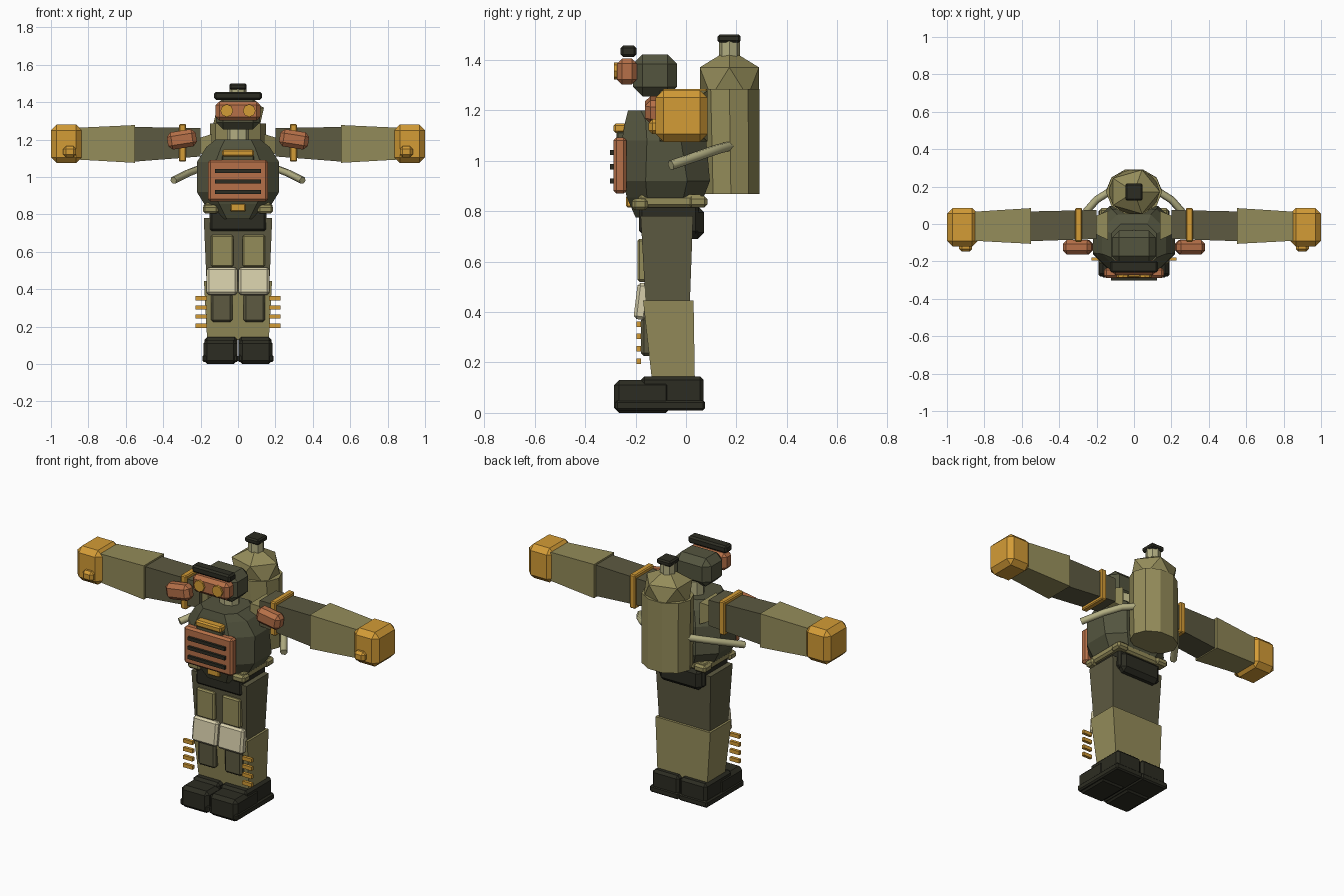
import bpy, bmesh, math
from mathutils import Matrix, Vector

cube = bpy.data.objects.get("Cube")
if cube:
    bpy.data.objects.remove(cube, do_unlink=True)


def material(name, *rgb):
    lin = [((c / 255 + 0.055) / 1.055) ** 2.4 for c in rgb] + [1]
    m = bpy.data.materials.new(name)
    m.use_nodes = True
    m.diffuse_color = lin
    bsdf = next(n for n in m.node_tree.nodes if n.type == 'BSDF_PRINCIPLED')
    bsdf.inputs["Base Color"].default_value = lin
    bsdf.inputs["Roughness"].default_value = 0.8
    return m


OLIVE = material("olive", 148, 140, 90)
DARK_OLIVE = material("dark olive", 93, 90, 65)
BODY = material("body green", 84, 85, 63)
BLACK = material("soot black", 44, 44, 34)
GOLD = material("gold", 212, 156, 54)
COPPER = material("copper", 182, 112, 72)
CREAM = material("cream", 214, 206, 170)
SAGE = material("sage", 178, 174, 130)


def finish(name, bm, mat, pair=False):
    """Turn a bmesh into one object, or a left and right pair."""
    bmesh.ops.recalc_face_normals(bm, faces=bm.faces[:])
    for side in (("left_", "right_") if pair else ("",)):
        if side == "right_":
            bmesh.ops.scale(bm, vec=(-1, 1, 1), verts=bm.verts[:])
            bmesh.ops.reverse_faces(bm, faces=bm.faces[:])
        mesh = bpy.data.meshes.new(side + name)
        bm.to_mesh(mesh)
        mesh.materials.append(mat)
        bpy.context.collection.objects.link(bpy.data.objects.new(side + name, mesh))
    bm.free()


def loft(rings):
    """Skin a stack of point rings and cap both ends."""
    bm = bmesh.new()
    rows = [[bm.verts.new(p) for p in ring] for ring in rings]
    n = len(rows[0])
    for a, b in zip(rows, rows[1:]):
        for i in range(n):
            bm.faces.new((a[i], a[(i + 1) % n], b[(i + 1) % n], b[i]))
    bm.faces.new(rows[0][::-1])
    bm.faces.new(rows[-1])
    return bm


def box(name, x, y, z, mat, bevel=0, pair=False, turn=0, axis='X'):
    """Chamfered box from its extents, turned about its centre."""
    bm = bmesh.new()
    bmesh.ops.create_cube(bm, size=1)
    size = [b - a for a, b in (x, y, z)]
    mid = Vector([(a + b) / 2 for a, b in (x, y, z)])
    bmesh.ops.scale(bm, vec=size, verts=bm.verts[:])
    if bevel:
        bmesh.ops.bevel(bm, geom=bm.edges[:], offset=bevel, segments=1,
                        profile=0.5, affect='EDGES')
    bm.transform(Matrix.Translation(mid) @ Matrix.Rotation(math.radians(turn), 4, axis))
    finish(name, bm, mat, pair)


def rect_z(z, x0, x1, y0, y1):
    return [(x0, y0, z), (x1, y0, z), (x1, y1, z), (x0, y1, z)]


def rect_x(x, y0, y1, z0, z1):
    return [(x, y0, z0), (x, y1, z0), (x, y1, z1), (x, y0, z1)]


def octagon(z, hx, y0, y1, c):
    return [(-hx + c, y0, z), (hx - c, y0, z), (hx, y0 + c, z), (hx, y1 - c, z),
            (hx - c, y1, z), (-hx + c, y1, z), (-hx, y1 - c, z), (-hx, y0 + c, z)]


def ellipse(z, cy, rx, ry, n):
    angles = [2 * math.pi * i / n for i in range(n)]
    return [(rx * math.cos(a), cy + ry * math.sin(a), z) for a in angles]


# Boots
box("boot_sole", (0, 0.19), (-0.28, 0.075), (0.01, 0.05), BLACK, 0.008, True)
box("boot_upper", (0.003, 0.18), (-0.18, 0.07), (0.02, 0.145), BLACK, 0.015, True)
box("boot_toe", (0.003, 0.185), (-0.285, -0.06), (0, 0.13), BLACK, 0.02, True)

# Legs
finish("lower_leg", loft([rect_z(0.13, 0, 0.165, -0.135, 0.035),
                          rect_z(0.445, 0, 0.182, -0.17, 0.03)]), OLIVE, True)
finish("upper_leg", loft([rect_z(0.43, 0, 0.168, -0.16, 0.015),
                          rect_z(0.78, 0, 0.183, -0.18, 0.028)]), DARK_OLIVE, True)
box("thigh_pad", (0.025, 0.145), (-0.192, -0.15), (0.52, 0.69), OLIVE, 0.008, True)
box("knee_pad", (0.003, 0.168), (-0.2, -0.15), (0.37, 0.515), CREAM, 0.012, True, -7)
box("shin_pad", (0.03, 0.145), (-0.178, -0.13), (0.225, 0.38), DARK_OLIVE, 0.012, True)
for i in range(4):
    z = 0.205 + 0.049 * i
    box("shin_peg_%d" % (i + 1), (0.165, 0.227), (-0.196, -0.178),
        (z - 0.011, z + 0.011), GOLD, 0, True)

# Hips and belt
box("pelvis", (-0.152, 0.152), (-0.187, 0.05), (0.71, 0.83), BLACK, 0.012)
box("rear_pouch", (-0.14, 0.14), (-0.03, 0.072), (0.69, 0.82), BLACK, 0.025)
box("belt", (-0.178, 0.178), (-0.19, 0.07), (0.815, 0.865), OLIVE, 0.012)
box("belt_pouch", (0.105, 0.188), (-0.215, -0.15), (0.805, 0.85), OLIVE, 0.012, True)
box("back_belt_pouch", (0.105, 0.185), (0.01, 0.085), (0.815, 0.86), OLIVE, 0.012, True)
box("buckle", (-0.04, 0.04), (-0.238, -0.19), (0.815, 0.86), GOLD, 0.006)

# Torso
finish("torso", loft([octagon(0.775, 0.11, -0.2, 0.02, 0.05),
                      octagon(0.855, 0.18, -0.235, 0.07, 0.08),
                      octagon(0.92, 0.22, -0.25, 0.095, 0.09),
                      octagon(1.08, 0.22, -0.255, 0.08, 0.1),
                      octagon(1.16, 0.17, -0.24, 0.05, 0.08),
                      octagon(1.2, 0.12, -0.23, 0.0, 0.05)]), BODY)
box("chest_plate", (-0.16, 0.16), (-0.288, -0.235), (0.87, 1.092), COPPER, 0.012)
for i in range(3):
    z = 0.92 + 0.056 * i
    box("chest_slat_%d" % (i + 1), (-0.122, 0.122), (-0.302, -0.28),
        (z - 0.01, z + 0.01), BLACK)
box("chest_bracket", (-0.085, 0.085), (-0.275, -0.22), (1.07, 1.115), BODY, 0.006)
box("chest_light", (-0.085, 0.085), (-0.287, -0.235), (1.11, 1.147), GOLD, 0.008)

# Neck and head
finish("neck", loft([ellipse(z, -0.08, 0.06, 0.05, 8) for z in (1.18, 1.28)]), SAGE)
box("head", (-0.118, 0.118), (-0.21, -0.035), (1.255, 1.422), BODY, 0.038)
box("visor", (-0.12, 0.12), (-0.274, -0.195), (1.302, 1.405), COPPER, 0.02)
lens = loft([ellipse(z, 0, 0.034, 0.034, 8) for z in (0, 0.04)])
lens.transform(Matrix.Translation((0.06, -0.245, 1.355)) @ Matrix.Rotation(math.pi / 2, 4, 'X'))
finish("lens", lens, GOLD, True)
box("cap_brim", (-0.127, 0.127), (-0.26, -0.197), (1.412, 1.456), BLACK, 0.01)

# Arms
finish("shoulder", loft([rect_x(0.14, -0.085, 0.07, 1.1, 1.23),
                         rect_x(0.235, -0.04, 0.03, 1.14, 1.2)]), OLIVE, True)
finish("upper_arm", loft([rect_x(0.2, -0.08, 0.075, 1.11, 1.262),
                          rect_x(0.56, -0.092, 0.067, 1.082, 1.268)]), DARK_OLIVE, True)
finish("forearm", loft([rect_x(0.55, -0.106, 0.085, 1.076, 1.278),
                        rect_x(0.85, -0.09, 0.066, 1.093, 1.264)]), OLIVE, True)
box("hand", (0.835, 1.0), (-0.12, 0.085), (1.075, 1.28), GOLD, 0.03, True)
box("thumb", (0.865, 0.935), (-0.148, -0.1), (1.105, 1.165), GOLD, 0.015, True)
box("arm_band", (0.277, 0.315), (-0.095, 0.086), (1.082, 1.284), GOLD, 0.006, True)
box("shoulder_lamp", (0.222, 0.378), (-0.163, -0.085), (1.155, 1.248), COPPER, 0.022,
    True, 9, 'Y')

# Back tank with faceted dome
finish("tank", loft([ellipse(0.868, 0.178, 0.15, 0.12, 10),
                     ellipse(1.285, 0.172, 0.15, 0.126, 10)]), OLIVE)
dome = bmesh.new()
bmesh.ops.create_icosphere(dome, subdivisions=1, radius=1)
dome.transform(Matrix.Translation((0, 0.172, 1.312)) @ Matrix.Diagonal((0.155, 0.138, 0.13, 1)))
finish("tank_dome", dome, OLIVE)
finish("tank_neck", loft([ellipse(z, 0.172, 0.045, 0.042, 8) for z in (1.39, 1.475)]), SAGE)
box("tank_cap", (-0.046, 0.046), (0.125, 0.217), (1.468, 1.5), BLACK, 0.008)

# Hoses from the tank around the flanks
for side, s in (("left", 1), ("right", -1)):
    curve = bpy.data.curves.new(side + "_hose", 'CURVE')
    curve.dimensions = '3D'
    curve.bevel_depth = 0.02
    curve.bevel_resolution = 1
    curve.use_fill_caps = True
    path = [(0.12, 0.18, 1.06), (0.2, 0.13, 1.047), (0.27, 0.05, 1.02), (0.345, -0.06, 0.982)]
    line = curve.splines.new('POLY')
    line.points.add(len(path) - 1)
    for point, (x, y, z) in zip(line.points, path):
        point.co = (s * x, y, z, 1)
    curve.materials.append(SAGE)
    bpy.context.collection.objects.link(bpy.data.objects.new(side + "_hose", curve))
